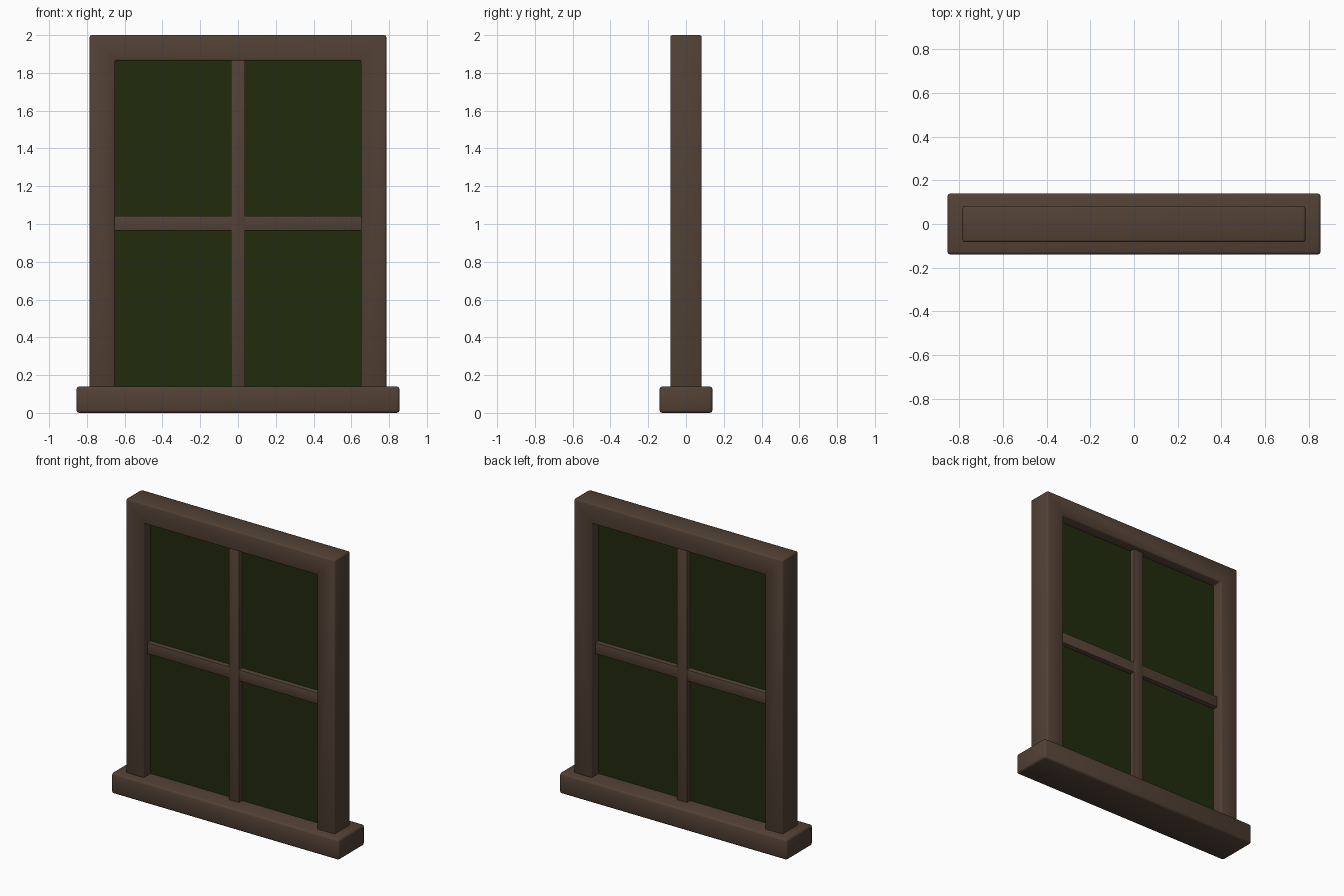
import bpy
import bmesh
from math import radians

default = bpy.data.objects.get("Cube")
if default:
    bpy.data.objects.remove(default, do_unlink=True)


def material(name, rgb):
    mat = bpy.data.materials.new(name)
    mat.use_nodes = True
    color = (*rgb, 1)
    mat.diffuse_color = color
    bsdf = next(n for n in mat.node_tree.nodes if n.type == "BSDF_PRINCIPLED")
    bsdf.inputs["Base Color"].default_value = color
    bsdf.inputs["Roughness"].default_value = 0.8
    return mat


wood = material("dark brown wood", (0.085, 0.053, 0.036))
glass = material("dark green glass", (0.015, 0.024, 0.004))


def slab(name, outline, half_depth, mat, bevel=0.0):
    """Extrude an x-z outline evenly about y = 0 and soften its edges."""
    bm = bmesh.new()
    face = bm.faces.new([bm.verts.new((x, -half_depth, z)) for x, z in outline])
    grown = bmesh.ops.extrude_face_region(bm, geom=[face], use_keep_orig=True)
    for v in grown["geom"]:
        if isinstance(v, bmesh.types.BMVert):
            v.co.y = half_depth
    bmesh.ops.recalc_face_normals(bm, faces=bm.faces)
    if bevel:
        bmesh.ops.bevel(bm, geom=bm.edges[:], offset=bevel, segments=2,
                        profile=0.5, affect="EDGES", clamp_overlap=True)
    mesh = bpy.data.meshes.new(name)
    bm.to_mesh(mesh)
    bm.free()
    mesh.materials.append(mat)
    obj = bpy.data.objects.new(name, mesh)
    bpy.context.collection.objects.link(obj)
    bpy.ops.object.select_all(action="DESELECT")
    obj.select_set(True)
    bpy.context.view_layer.objects.active = obj
    bpy.ops.object.shade_smooth_by_angle(angle=radians(50))
    return obj


def rect(half_width, low, high):
    return [(-half_width, low), (half_width, low), (half_width, high), (-half_width, high)]


SILL_TOP, HEAD, TOP = 0.14, 1.865, 2.0
OUTER, INNER = 0.785, 0.65

# Sill
slab("sill", rect(0.855, 0, SILL_TOP), 0.14, wood, 0.014)

# Jambs and head as one arch, with its feet sunk into the sill
foot = SILL_TOP - 0.03
half = [(OUTER, foot), (OUTER, TOP), (-OUTER, TOP), (-OUTER, foot)]
inside = [(-INNER, foot), (-INNER, HEAD), (INNER, HEAD), (INNER, foot)]
slab("frame", half + inside, 0.083, wood, 0.01)

# Crossing bars
slab("upright_bar", rect(0.038, SILL_TOP - 0.01, HEAD + 0.01), 0.045, wood, 0.003)
slab("cross_bar", rect(INNER + 0.01, 0.966, 1.042), 0.044, wood, 0.003)

# Pane
slab("glass_pane", rect(INNER + 0.01, SILL_TOP - 0.01, HEAD + 0.01), 0.01, glass)
